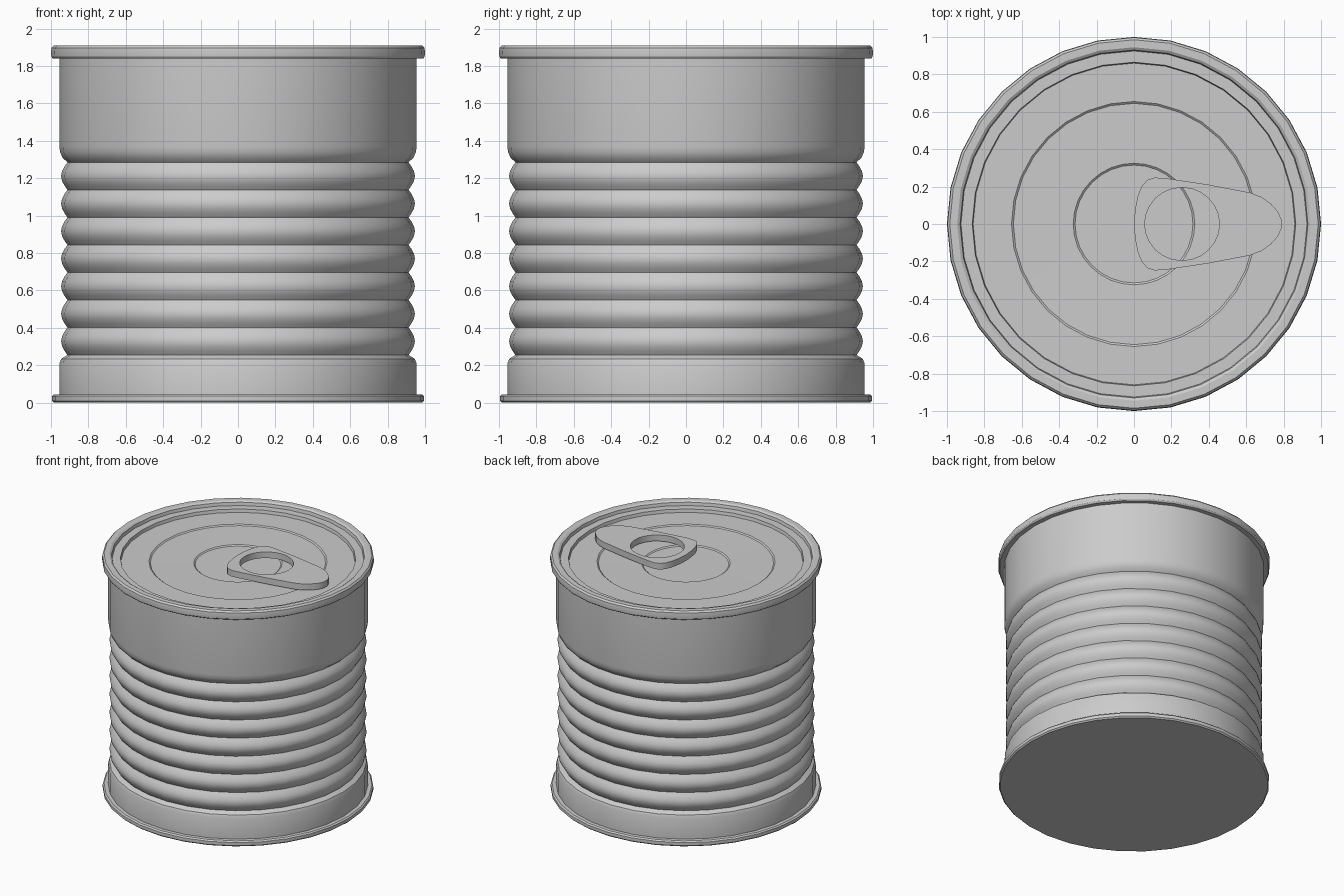
import bpy, bmesh
from math import sin, cos, pi, radians

if "Cube" in bpy.data.objects:
    bpy.data.objects.remove(bpy.data.objects["Cube"])

SIDES = 32


def lathe(name, profile, angle=30):
    """Revolve (radius, z) points around z; radius 0 closes the end."""
    bm = bmesh.new()
    rings = []
    for r, z in profile:
        n = 1 if r == 0 else SIDES
        rings.append([bm.verts.new((r * cos(2 * pi * i / SIDES),
                                    r * sin(2 * pi * i / SIDES), z)) for i in range(n)])
    for a, b in zip(rings, rings[1:]):
        for i in range(SIDES):
            j = (i + 1) % SIDES
            quad = [a[i % len(a)], a[j % len(a)], b[j % len(b)], b[i % len(b)]]
            bm.faces.new(list(dict.fromkeys(quad)))
    bmesh.ops.recalc_face_normals(bm, faces=bm.faces)
    mesh = bpy.data.meshes.new(name)
    bm.to_mesh(mesh)
    bm.free()
    ob = bpy.data.objects.new(name, mesh)
    bpy.context.collection.objects.link(ob)
    smooth(ob, angle)
    return ob


def smooth(ob, angle):
    bpy.ops.object.select_all(action='DESELECT')
    ob.select_set(True)
    bpy.context.view_layer.objects.active = ob
    bpy.ops.object.shade_smooth_by_angle(angle=radians(angle))


# Whole can shell: base, bottom seam, lower band
profile = [(0, 0), (0.985, 0), (0.995, 0.01), (0.995, 0.035), (0.985, 0.045),
           (0.955, 0.045), (0.955, 0.21), (0.945, 0.235), (0.912, 0.255)]

# Six rounded ribs between sharp creases
z0, pitch, ribs = 0.255, 0.1472, 6
ribs = 7
for k in range(ribs):
    for t in (0.15, 0.32, 0.5, 0.68, 0.85, 1.0):
        profile.append((0.912 + 0.034 * sin(pi * t), z0 + pitch * (k + t)))

# Upper band, top seam, stepped lid
profile += [(0.938, 1.31), (0.951, 1.34), (0.955, 1.37), (0.955, 1.84),
            (0.99, 1.84), (0.998, 1.85), (1.0, 1.875), (0.997, 1.897), (0.985, 1.91),
            (0.945, 1.91), (0.93, 1.90), (0.925, 1.875),
            (0.865, 1.875), (0.86, 1.85), (0.655, 1.85), (0.645, 1.842),
            (0.325, 1.838), (0.315, 1.83), (0, 1.83)]
lathe("can_body", profile)

# Pull tab: half outline mirrored, with a round finger hole
half = [(0.0, 0.0), (0.006, 0.08), (0.02, 0.15), (0.04, 0.20), (0.07, 0.235),
        (0.11, 0.248), (0.17, 0.245), (0.40, 0.21), (0.62, 0.168), (0.68, 0.145),
        (0.73, 0.11), (0.77, 0.065), (0.788, 0.025)]
outline = half + [(x, -y) for x, y in reversed(half[1:])]
hole = [(0.257 + 0.2 * cos(2 * pi * i / 24), 0.195 * sin(2 * pi * i / 24)) for i in range(24)]

curve = bpy.data.curves.new("pull_tab", 'CURVE')
curve.dimensions = '2D'
curve.fill_mode = 'BOTH'
curve.extrude = 0.025
for pts in (outline, hole):
    s = curve.splines.new('POLY')
    s.points.add(len(pts) - 1)
    for p, (x, y) in zip(s.points, pts):
        p.co = (x, y, 0, 1)
    s.use_cyclic_u = True
tab = bpy.data.objects.new("pull_tab", curve)
tab.location.z = 1.882
bpy.context.collection.objects.link(tab)
bpy.ops.object.select_all(action='DESELECT')
tab.select_set(True)
bpy.context.view_layer.objects.active = tab
bpy.ops.object.convert(target='MESH')
smooth(bpy.context.view_layer.objects.active, 40)
